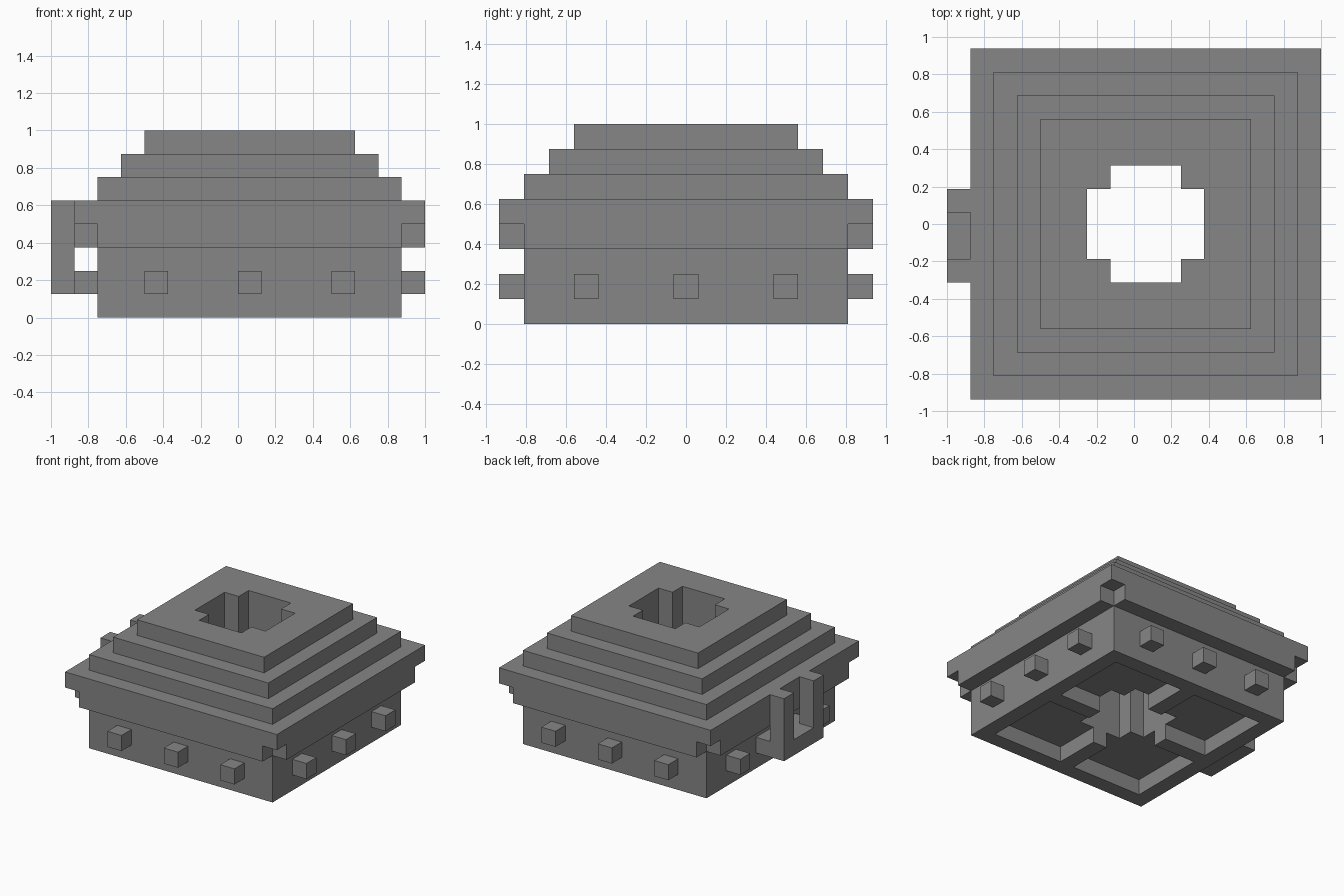
import bpy
import bmesh
from mathutils import Vector

if "Cube" in bpy.data.objects:
    bpy.data.objects.remove(bpy.data.objects["Cube"], do_unlink=True)

UNIT = 0.125                      # one block
CENTRE = Vector((0.0625, 0, 0))   # middle of the square body

stone = bpy.data.materials.new("stone_grey")
stone.use_nodes = True
grey = (0.24, 0.24, 0.24, 1)
stone.diffuse_color = grey
stone.node_tree.nodes["Principled BSDF"].inputs["Base Color"].default_value = grey


def finish(name, bm):
    bmesh.ops.recalc_face_normals(bm, faces=bm.faces)
    mesh = bpy.data.meshes.new(name)
    bm.to_mesh(mesh)
    bm.free()
    mesh.materials.append(stone)
    obj = bpy.data.objects.new(name, mesh)
    bpy.context.collection.objects.link(obj)
    return obj


def four_fold(quarter):
    """Repeat a quarter outline around the centre."""
    loop = []
    pts = quarter
    for _ in range(4):
        loop += pts
        pts = [(-y, x) for x, y in pts]
    return loop


def slab(name, outline, hole, z0, z1):
    """Extruded outline with an opening through it, in block units."""
    bm = bmesh.new()
    edges = []
    for quarter in (outline, hole):
        vs = [bm.verts.new(Vector((x, y, z0)) * UNIT + CENTRE)
              for x, y in four_fold(quarter)]
        edges += [bm.edges.new((vs[i - 1], vs[i])) for i in range(len(vs))]
    bmesh.ops.triangle_fill(bm, edges=edges, use_beauty=True, normal=(0, 0, 1))
    ext = bmesh.ops.extrude_face_region(bm, geom=bm.faces[:], use_keep_orig=True)
    top = [g for g in ext["geom"] if isinstance(g, bmesh.types.BMVert)]
    bmesh.ops.translate(bm, verts=top, vec=(0, 0, (z1 - z0) * UNIT))
    return finish(name, bm)


def box(name, lo, hi):
    """Box between two corners, in block units from the body centre."""
    lo, hi = Vector(lo), Vector(hi)
    bm = bmesh.new()
    bmesh.ops.create_cube(bm, size=1)
    for v in bm.verts:
        v.co = (lo + (v.co + Vector((.5, .5, .5))) * (hi - lo)) * UNIT + CENTRE
    return finish(name, bm)


# Quarter outlines
shaft = [(2.5, 1.5), (1.5, 1.5), (1.5, 2.5)]
pockets = [(2.5, .5), (5.5, .5), (5.5, 5.5), (.5, 5.5), (.5, 2.5)]
notched = [(7.5, 6.5), (6.5, 6.5), (6.5, 7.5)]


def square(h):
    return [(h, h)]


# Body, rim and stepped roof
slab("base_frame", square(6.5), pockets, 0, 1)
slab("body", square(6.5), shaft, 1, 3)
slab("rim_underside", notched, shaft, 3, 4)
slab("rim", square(7.5), shaft, 4, 5)
for i, half in enumerate((6.5, 5.5, 4.5)):
    slab(f"roof_step_{i + 1}", square(half), shaft, 5 + i, 6 + i)

# Studs around the body
for k in (-4, 0, 4):
    for side, s in (("left", 1), ("right", -1)):
        if s < 0 and k == 0:
            continue              # the handle sits here
        c = 7 * s
        box(f"stud_{side}", (c - .5, k - .5, 1), (c + .5, k + .5, 2))
    for side, c in (("front", -7), ("back", 7)):
        box(f"stud_{side}", (k - .5, c - .5, 1), (k + .5, c + .5, 2))

# Handle on the right side
box("handle_base", (-8.5, -2.5, 1), (-6.5, 1.5, 2))
for y in (-2.5, .5):
    box("handle_post", (-8.5, y, 2), (-7.5, y + 1, 5))
